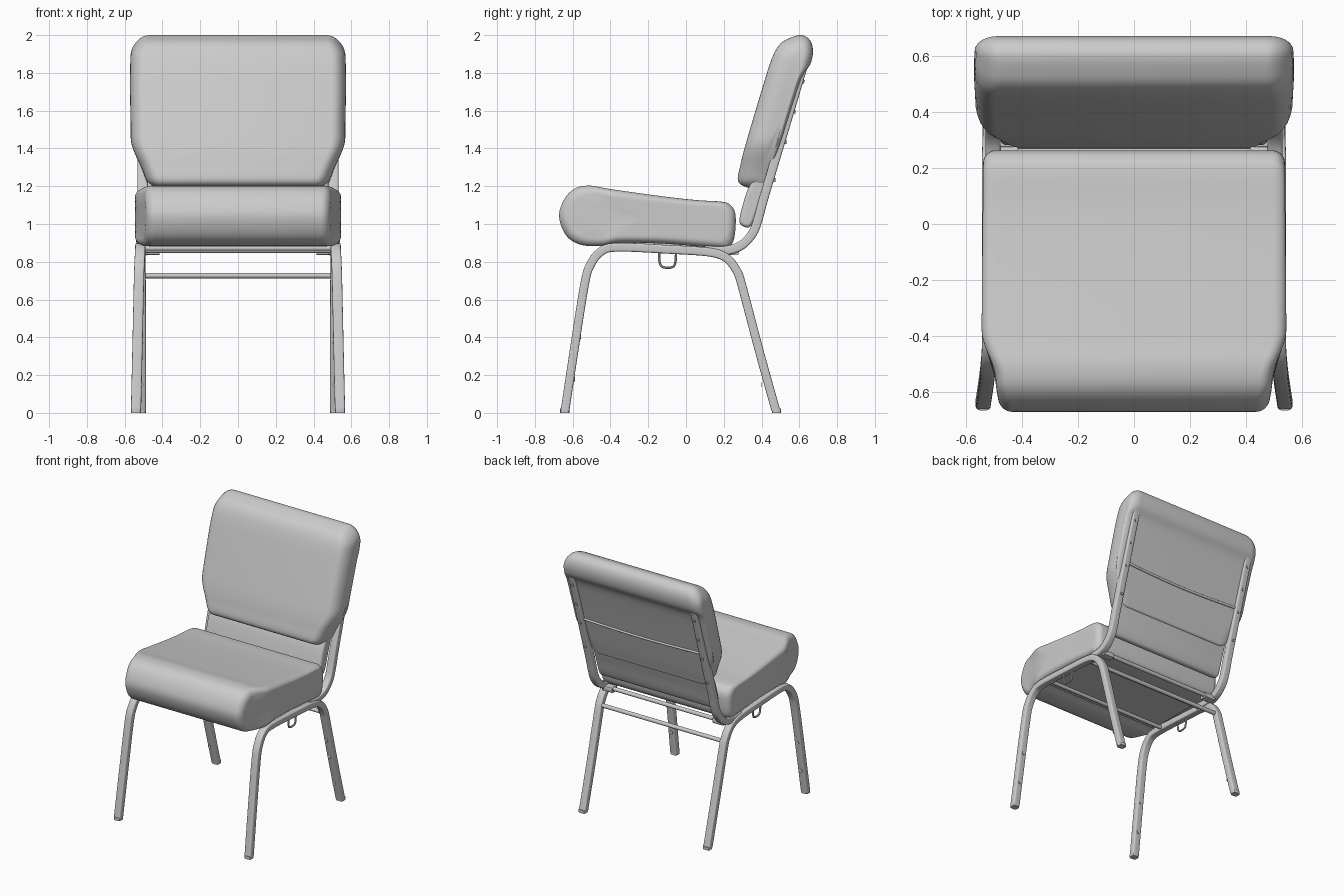
import bpy, bmesh, math
from mathutils import Vector

cube = bpy.data.objects.get("Cube")
if cube:
    bpy.data.objects.remove(cube, do_unlink=True)

grey = bpy.data.materials.new("light_grey")
grey.use_nodes = True
COLOUR = (0.6, 0.6, 0.6, 1.0)
grey.diffuse_color = COLOUR
grey.node_tree.nodes["Principled BSDF"].inputs["Base Color"].default_value = COLOUR


def finish(name, bm, angle=40):
    bmesh.ops.recalc_face_normals(bm, faces=bm.faces)
    me = bpy.data.meshes.new(name)
    bm.to_mesh(me)
    bm.free()
    me.materials.append(grey)
    ob = bpy.data.objects.new(name, me)
    bpy.context.collection.objects.link(ob)
    bpy.ops.object.select_all(action='DESELECT')
    ob.select_set(True)
    bpy.context.view_layer.objects.active = ob
    bpy.ops.object.shade_smooth_by_angle(angle=math.radians(angle))
    return ob


def spline(points, closed=False, steps=4):
    """Catmull-Rom curve through the points."""
    pts = [Vector(p) for p in points]
    n = len(pts)
    get = (lambda i: pts[i % n]) if closed else (lambda i: pts[max(0, min(n - 1, i))])
    out = []
    for i in range(n if closed else n - 1):
        a, b, c, d = (get(i + k) for k in (-1, 0, 1, 2))
        for s in range(steps):
            t = s / steps
            out.append(0.5 * (2 * b + (c - a) * t + (2 * a - 5 * b + 4 * c - d) * t * t
                              + (3 * b - a - 3 * c + d) * t ** 3))
    if not closed:
        out.append(pts[-1])
    return out


def skin(bm, rings):
    loops = [[bm.verts.new(p) for p in ring] for ring in rings]
    n = len(loops[0])
    for a, b in zip(loops, loops[1:]):
        for i in range(n):
            j = (i + 1) % n
            bm.faces.new((a[i], a[j], b[j], b[i]))
    bm.faces.new(loops[0])
    bm.faces.new(loops[-1])


def ramp(v, table):
    """Smooth interpolation in a small (position, value) table."""
    if v <= table[0][0]:
        return table[0][1]
    for (a, p), (b, q) in zip(table, table[1:]):
        if v <= b:
            t = (v - a) / (b - a)
            return p + (q - p) * t * t * (3 - 2 * t)
    return table[-1][1]


def cushion(name, profile, width, radius, tilt=0.0, bias=0.5):
    """Side profile (y, z) carried across x with rounded ends; bias moves the seam to the rear."""
    pts = spline(profile, closed=True, steps=7)
    up = Vector((math.sin(tilt), math.cos(tilt)))
    out = Vector((up.y, -up.x))
    us, vs = [p.dot(out) for p in pts], [p.dot(up) for p in pts]
    hu, hv = (max(us) - min(us)) / 2, (max(vs) - min(vs)) / 2
    cu, cv = min(us) + 2 * hu * bias, (min(vs) + max(vs)) / 2

    stations = []                         # (scale u, scale v, distance from edge)
    for k in (0.03, 0.3, 0.6, 0.85):
        stations.append((k * (1 - radius / hu), k * (1 - radius / hv), 0))
    for i in range(8):
        a = math.pi / 2 * i / 7
        d = radius * (1 - math.sin(a))
        stations.append((1 - d / hu, 1 - d / hv, radius * (1 - math.cos(a))))

    def ring(side, su, sv, dx):
        res = []
        for u, v in zip(us, vs):
            q = out * (cu + (u - cu) * su) + up * (cv + (v - cv) * sv)
            res.append((side * (width(q.x, q.y) - dx), q.x, q.y))
        return res
    bm = bmesh.new()
    skin(bm, [ring(-1, *s) for s in stations] + [ring(1, *s) for s in reversed(stations)])
    return finish(name, bm, 60)


def tube(name, path, w, h, side=(1, 0, 0), power=0.35, sides=20):
    """Rounded tube: w along the side vector, h across it."""
    side = Vector(side)
    rings = []
    for i, p in enumerate(path):
        t = (path[min(i + 1, len(path) - 1)] - path[max(i - 1, 0)]).normalized()
        s = (side - t * side.dot(t)).normalized()
        n = t.cross(s)
        ring = []
        for k in range(sides):
            a = 2 * math.pi * (k + 0.5) / sides
            c, d = math.cos(a), math.sin(a)
            ring.append(p + s * math.copysign(abs(c) ** power, c) * w / 2
                        + n * math.copysign(abs(d) ** power, d) * h / 2)
        rings.append(ring)
    bm = bmesh.new()
    skin(bm, rings)
    return finish(name, bm)


def rod(name, a, b, w, h=None, side=(0, 1, 0), power=1.0):
    return tube(name, [Vector(a), Vector(b)], w, h or w, side, power, 12)


# Seat cushion with a rolled front edge
seat = [(-0.672, 1.04), (-0.645, 1.13), (-0.59, 1.187), (-0.51, 1.203), (-0.40, 1.185),
        (-0.15, 1.15), (0.05, 1.127), (0.19, 1.118), (0.235, 1.10), (0.262, 1.05),
        (0.258, 0.94), (0.235, 0.885), (0.18, 0.872), (-0.10, 0.895), (-0.35, 0.90),
        (-0.45, 0.883), (-0.56, 0.891), (-0.635, 0.94)]
cushion("seat_cushion", seat,
        lambda y, z: ramp(y, [(-0.67, 0.482), (-0.56, 0.495), (-0.38, 0.545), (0.25, 0.54)]), 0.045)

# Back cushion, wider above the waist
back = [(0.275, 1.23), (0.290, 1.32), (0.318, 1.43), (0.398, 1.70), (0.452, 1.87), (0.495, 1.95),
        (0.55, 1.985), (0.61, 2.0), (0.655, 1.975), (0.672, 1.92), (0.66, 1.85),
        (0.617, 1.78), (0.575, 1.66), (0.503, 1.43), (0.44, 1.23), (0.41, 1.18), (0.32, 1.195)]
cushion("back_cushion", back,
        lambda y, z: ramp(z, [(1.20, 0.485), (1.46, 0.568), (1.75, 0.572), (1.88, 0.57),
                              (2.0, 0.545)]), 0.075, math.radians(16), 0.72)

# Padded strip below the back cushion
strip = [(0.283, 1.02), (0.298, 0.99), (0.335, 0.983), (0.36, 1.02), (0.39, 1.11),
         (0.43, 1.24), (0.39, 1.27), (0.335, 1.20), (0.30, 1.10)]
cushion("lower_back_pad", strip, lambda y, z: 0.478, 0.02, math.radians(16))

# Seat base board
bm = bmesh.new()
bmesh.ops.create_cube(bm, size=1)
bmesh.ops.scale(bm, vec=(0.94, 0.56, 0.03), verts=bm.verts)
bmesh.ops.translate(bm, vec=(0, -0.07, 0.892), verts=bm.verts)
finish("seat_base", bm)

# Side frames
arch = [(0.540, -0.640, 0.015), (0.532, -0.588, 0.36), (0.525, -0.537, 0.68), (0.522, -0.508, 0.78),
        (0.518, -0.455, 0.85), (0.517, -0.37, 0.877), (0.517, -0.10, 0.866), (0.517, 0.13, 0.850),
        (0.517, 0.22, 0.815), (0.516, 0.272, 0.745), (0.515, 0.30, 0.66), (0.514, 0.39, 0.32),
        (0.514, 0.475, 0.015)]
upright = [(0.505, 0.10, 0.862), (0.505, 0.20, 0.858), (0.505, 0.29, 0.885), (0.505, 0.352, 0.95),
           (0.505, 0.383, 1.03), (0.505, 0.410, 1.13), (0.505, 0.513, 1.475), (0.505, 0.616, 1.822)]
for sx, tag in ((1, "left"), (-1, "right")):
    def place(points):
        return [(sx * x, y, z) for x, y, z in points]
    tube(f"{tag}_leg_frame", spline(place(arch)), 0.054, 0.046)
    tube(f"{tag}_back_upright", spline(place(upright)), 0.054, 0.048)

    # Foot glides
    for x, y, part in ((0.540, -0.642, "front"), (0.514, 0.479, "rear")):
        rod(f"{tag}_{part}_foot", (sx * x, y, 0), (sx * x, y, 0.022), 0.054, 0.05, (1, 0, 0), 0.5)

    # Linking hook under the rail
    hook = [(0.515, -0.142, 0.87), (0.515, -0.140, 0.80), (0.515, -0.122, 0.772),
            (0.515, -0.072, 0.772), (0.515, -0.056, 0.80), (0.515, -0.052, 0.87)]
    tube(f"{tag}_link_hook", spline(place(hook)), 0.014, 0.014, power=1.0, sides=8)

    # Bracket joining the rear seat bar to the frame
    rod(f"{tag}_rear_bracket", (sx * 0.415, 0.25, 0.855), (sx * 0.50, 0.25, 0.855),
        0.06, 0.04, power=0.4)

    # Stacking buttons on the legs and screws on the uprights
    for i, (x, y, z) in enumerate([(0.53, -0.567, 0.40), (0.536, -0.599, 0.18),
                                   (0.515, 0.318, 0.51), (0.514, 0.355, 0.37), (0.514, 0.41, 0.15)]):
        rod(f"{tag}_leg_button_{i + 1}", (sx * x, y - 0.01, z),
            (sx * x, y + (0.012 if y < 0 else -0.012), z), 0.026, side=(1, 0, 0))
    for i, z in enumerate((1.24, 1.44, 1.60, 1.76)):
        y = 0.413 + (z - 1.13) * 0.292
        rod(f"{tag}_upright_screw_{i + 1}", (sx * 0.505, y, z), (sx * 0.505, y + 0.030, z - 0.008),
            0.02, side=(1, 0, 0))

# Cross bars
for name, y, z, d in (("rear_leg_bar", 0.283, 0.727, 0.03), ("front_seat_bar", -0.30, 0.872, 0.028),
                      ("middle_seat_bar", 0.10, 0.860, 0.026), ("rear_seat_bar", 0.255, 0.860, 0.03)):
    rod(name, (-0.51, y, z), (0.51, y, z), d)

# Thin bar behind the back cushion
bar = [(-0.50, 0.515, 1.465), (-0.25, 0.511, 1.455), (0, 0.509, 1.45), (0.25, 0.511, 1.455),
       (0.50, 0.515, 1.465)]
tube("back_cross_bar", spline(bar), 0.018, 0.018, (0, 0, 1), 1.0, 10)
